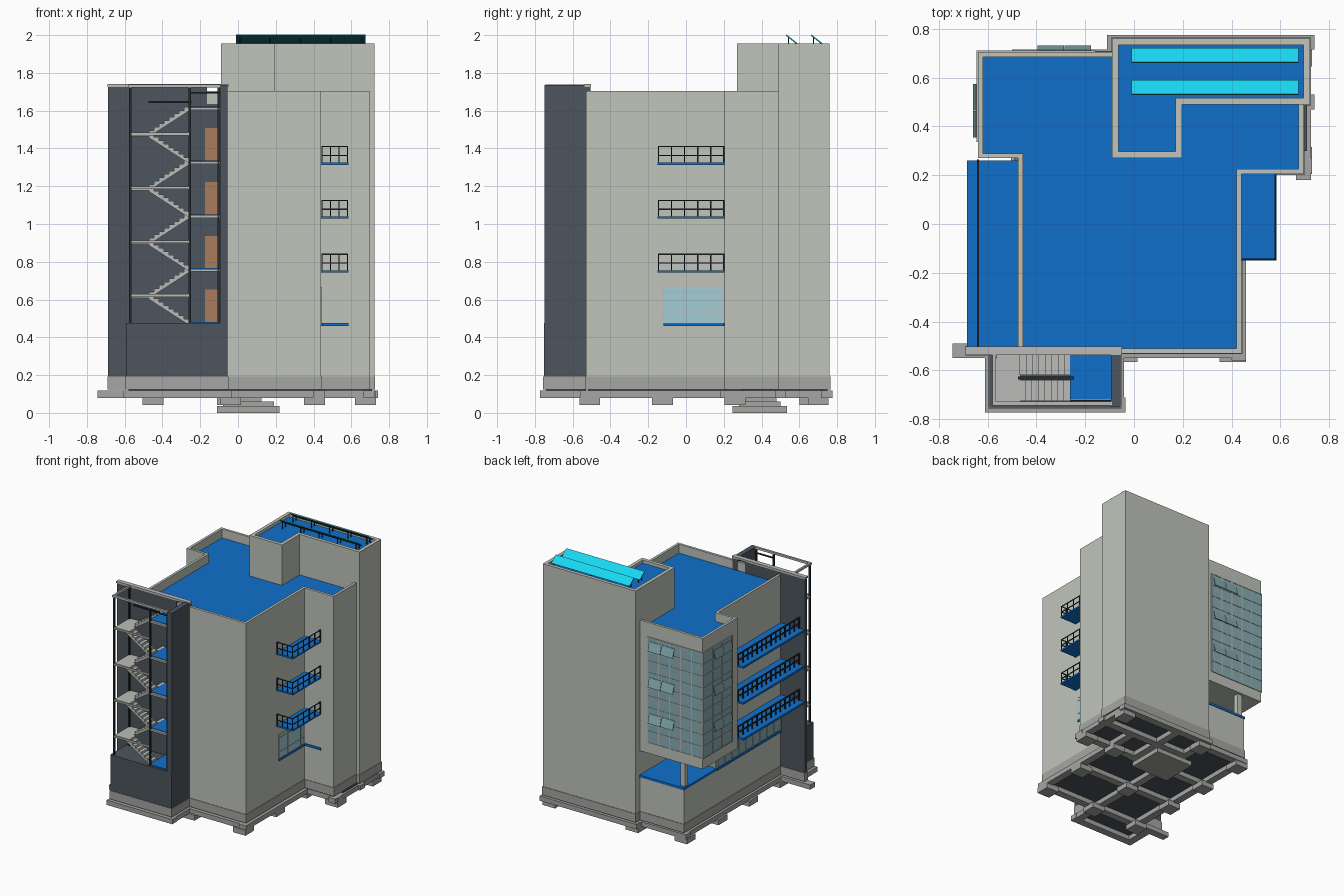
import bpy, bmesh
from mathutils import Vector

if "Cube" in bpy.data.objects:
    bpy.data.objects.remove(bpy.data.objects["Cube"])


def mat(name, r, g, b):
    m = bpy.data.materials.new(name)
    m.diffuse_color = (r, g, b, 1)
    m.use_nodes = True
    m.node_tree.nodes["Principled BSDF"].inputs["Base Color"].default_value = m.diffuse_color
    return m


WALL = mat("wall", .53, .56, .50)
DARK = mat("dark_cladding", .075, .09, .11)
BLUE = mat("blue_floor", .005, .16, .60)
GLASS = mat("glass", .25, .42, .45)
PALE = mat("pale_glass", .36, .62, .66)
METAL = mat("metal", .02, .025, .03)
PLINTH = mat("plinth", .38, .38, .37)
LIGHT = mat("light_concrete", .50, .50, .48)
WOOD = mat("door_wood", .40, .20, .11)
CYAN = mat("panel_cyan", .01, .68, .88)
TEAL = mat("panel_back", .01, .12, .15)


def finish(name, bm, m):
    bmesh.ops.recalc_face_normals(bm, faces=bm.faces)
    me = bpy.data.meshes.new(name)
    bm.to_mesh(me)
    bm.free()
    if m:
        me.materials.append(m)
    ob = bpy.data.objects.new(name, me)
    bpy.context.collection.objects.link(ob)
    return ob


def boxes(name, items, m=None):
    """One object from boxes given as x0, x1, y0, y1, z0, z1."""
    bm = bmesh.new()
    for x0, x1, y0, y1, z0, z1 in items:
        vs = bmesh.ops.create_cube(bm, size=1)["verts"]
        for v in vs:
            v.co = Vector((x1 if v.co.x > 0 else x0, y1 if v.co.y > 0 else y0, z1 if v.co.z > 0 else z0))
    return finish(name, bm, m)


def extrude(name, pts, axis, a, b, m=None):
    """Extrude a 2D profile along axis 0, 1 or 2 from a to b."""
    bm = bmesh.new()

    def co(p, h):
        c = list(p)
        c.insert(axis, h)
        return c
    f = bm.faces.new([bm.verts.new(co(p, a)) for p in pts])
    ex = bmesh.ops.extrude_face_region(bm, geom=[f])["geom"]
    d = Vector(co((0, 0), b - a))
    bmesh.ops.translate(bm, vec=d, verts=[v for v in ex if isinstance(v, bmesh.types.BMVert)])
    return finish(name, bm, m)


def inset(pts, t):
    """Offset a counter-clockwise right-angled outline inwards."""
    out = []
    for i, p in enumerate(pts):
        p = Vector(p)
        d1 = (p - Vector(pts[i - 1])).normalized()
        d2 = (Vector(pts[(i + 1) % len(pts)]) - p).normalized()
        out.append(p + t * Vector((-d1.y - d2.y, d1.x + d2.x)))
    return out


def parapet(name, pts, t, z0, z1, m):
    bm = bmesh.new()
    rings = [[bm.verts.new((p[0], p[1], z)) for p in loop]
             for loop, z in ((pts, z0), (pts, z1), (inset(pts, t), z1), (inset(pts, t), z0))]
    n = len(pts)
    for k in range(4):
        a, b = rings[k], rings[(k + 1) % 4]
        for i in range(n):
            bm.faces.new((a[i], a[(i + 1) % n], b[(i + 1) % n], b[i]))
    return finish(name, bm, m)


def rail(p0, p1, z, h, n, r=.003):
    """Handrail, lower bar and n+1 posts between two plan points on one axis."""
    (x0, y0), (x1, y1) = p0, p1
    out = [(min(x0, x1) - r, max(x0, x1) + r, min(y0, y1) - r, max(y0, y1) + r, z + k * h - r, z + k * h + r)
           for k in (.45, 1)]
    for i in range(n + 1):
        x, y = x0 + (x1 - x0) * i / n, y0 + (y1 - y0) * i / n
        out.append((x - r, x + r, y - r, y + r, z, z + h))
    return out


# Main block, overhanging corner wing and tower
upper = [(-.475, -.53), (.44, -.53), (.44, .205), (.695, .205), (.695, .6), (-.05, .6),
         (-.05, .705), (-.64, .705), (-.64, .27), (-.475, .27)]
lower = upper[:5] + [(-.05, .6), (-.05, .3), (-.475, .3)]
tower = [(-.09, .27), (.197, .27), (.197, .49), (.722, .49), (.722, .76), (-.09, .76)]
extrude("main_block_upper", upper, 2, .67, 1.62, WALL)
extrude("main_block_lower", lower, 2, .19, .67, WALL)
extrude("main_roof", inset(upper, .01), 2, 1.61, 1.635, BLUE)
parapet("main_parapet", upper, .02, 1.61, 1.705, WALL)
extrude("tower_block", tower, 2, .19, 1.92, WALL)
extrude("tower_roof", inset(tower, .01), 2, 1.91, 1.93, BLUE)
parapet("tower_parapet", tower, .027, 1.91, 1.955, WALL)

# Ground terrace below the wing
boxes("terrace_base", [(-.475, -.09, .29, .705, .19, .462)], WALL)
boxes("terrace_floor", [(-.48, -.09, .29, .71, .462, .48), (-.485, -.47, -.505, .3, .462, .48)], BLUE)
boxes("terrace_column", [(-.47, -.43, .645, .685, .48, .67)], WALL)
boxes("terrace_glazing", [(-.47, -.2, .3, .304, .48, .66), (-.479, -.475, -.5, .29, .49, .66)], GLASS)
boxes("terrace_door", [(-.19, -.11, .3, .305, .48, .65)], WOOD)
boxes("terrace_mullions", [(-.483, -.475, y - .004, y + .004, .48, .665) for y in [-.5 + .0875 * i for i in range(10)]]
      + [(x - .004, x + .004, .3, .308, .48, .665) for x in (-.47, -.38, -.29, -.2)]
      + [(-.483, -.475, -.5, .29, .6, .606), (-.47, -.2, .3, .308, .6, .606)], LIGHT)

# Curtain wall wrapping the wing corner
g0, g1 = .755, 1.59
boxes("curtain_glass", [(-.643, -.16, .705, .708, g0, g1), (-.643, -.64, .34, .708, g0, g1)], GLASS)
bars = []
for i in range(10):
    z = g0 + (g1 - g0) * i / 9
    bars += [(-.646, -.16, .705, .711, z - .003, z + .003), (-.646, -.64, .34, .711, z - .003, z + .003)]
for i in range(6):
    x = -.643 + .483 * i / 5
    bars.append((x - .003, x + .003, .705, .711, g0, g1))
for i in range(4):
    y = .34 + .367 * i / 3
    bars.append((-.646, -.64, y - .003, y + .003, g0, g1))
boxes("curtain_mullions", bars, LIGHT)

# Tilted open vents
for z in (.92, 1.205, 1.49):
    for k in (0, 1):
        a = -.395 + k * .111
        extrude("north_vent", [(.709, z + .07), (.727, z), (.731, z), (.713, z + .07)], 0, a, a + .108, GLASS)
        b = .355 + k * .111
        extrude("west_vent", [(-.644, z + .07), (-.656, z), (-.66, z), (-.648, z + .07)], 1, b, b + .108, GLASS)

# Balconies on both sides
for z in (.755, 1.04, 1.325):
    boxes("east_balcony_floor", [(.435, .585, -.15, .205, z - .012, z)], BLUE)
    boxes("east_balcony_rail", rail((.445, -.145), (.58, -.145), z, .085, 3)
          + rail((.58, -.145), (.58, .2), z, .085, 5), METAL)
    boxes("west_balcony_floor", [(-.685, -.47, -.505, .26, z - .016, z)], BLUE)
    boxes("west_balcony_rail", rail((-.64, -.5), (-.64, .26), z, .085, 13, .0045), METAL)

# East ground window with sill strip
boxes("east_window", [(.44, .443, -.12, .195, .475, .665)], PALE)
boxes("east_window_bars", [(.44, .446, y - .002, y + .002, .475, .665) for y in (-.12, -.01, .105, .15, .195)]
      + [(.44, .446, -.12, .195, z - .002, z + .002) for z in (.53, .64, .665)], LIGHT)
boxes("east_sill", [(.43, .448, -.12, .205, .46, .477), (.44, .585, .197, .206, .46, .477)], BLUE)

# Stair enclosure: back wall with roof doorway, side wall, base
boxes("stair_back_wall", [(-.687, -.165, -.535, -.505, .19, 1.725), (-.165, -.1, -.535, -.505, .19, 1.635),
                          (-.1, -.055, -.535, -.505, .19, 1.725)], DARK)
boxes("stair_wall_cap", [(-.69, -.05, -.538, -.502, 1.725, 1.74)], LIGHT)
boxes("stair_side_wall", [(-.095, -.055, -.75, -.53, .19, 1.735)], DARK)
boxes("stair_base", [(-.592, -.055, -.752, -.53, .19, .475)], DARK)
boxes("stair_posts", [(x - .006, x + .006, y - .006, y + .006, .475, 1.725)
                      for x, y in ((-.57, -.735), (-.255, -.735), (-.57, -.545), (-.103, -.735))], METAL)
boxes("stair_top_frame", [(-.58, -.09, -.745, -.728, 1.722, 1.738), (-.58, -.565, -.745, -.53, 1.722, 1.738)], LIGHT)

# Stair flights, landings and doors for each storey
N = 8
for i in range(4):
    f = .48 + .285 * i
    mid = f + .1425
    for sx, z, lane in ((1, f, -.725), (-1, mid, -.62)):
        xs = -.26 if sx > 0 else -.47
        run, rise = -sx * .21 / N, .1425 / N
        prof = [(xs, z - .015)]
        for s in range(N):
            prof += [(xs + run * s, z + rise * (s + 1)), (xs + run * (s + 1), z + rise * (s + 1))]
        prof.append((xs + run * N, z + .1425 - .022))
        extrude("stair_flight", prof, 1, lane, lane + .085, LIGHT)
    boxes("mid_landing", [(-.575, -.465, -.73, -.535, mid - .014, mid),
                          (-.565, -.26, -.742, -.73, mid - .008, mid + .006)], LIGHT)
    boxes("floor_landing", [(-.262, -.09, -.738, -.53, f + .268, f + .282)], LIGHT)
    boxes("landing_finish", [(-.262, -.095, -.72, -.535, f + .282, f + .286)], BLUE)
    boxes("stair_door", [(-.175, -.1, -.54, -.535, f, f + .172)], WOOD)
boxes("entry_floor", [(-.262, -.095, -.735, -.535, .475, .481)], BLUE)
boxes("roof_stair_rail", [(-.475, -.245, -.637, -.625, 1.64, 1.65), (-.262, -.095, -.73, -.722, 1.69, 1.70)], METAL)

# Solar panels on the tower
for y in (.53, .662):
    extrude("solar_panel", [(y, 2.0), (y + .057, 1.955), (y + .06, 1.957), (y + .003, 2.003)], 0, -.01, .675, CYAN)
    extrude("solar_back", [(y - .002, 1.998), (y + .054, 1.953), (y + .057, 1.955), (y, 2.0)], 0, -.01, .675, TEAL)
    boxes("solar_legs", [(x - .003, x + .003, y + .01, y + .016, 1.925, 1.988) for x in (.01, .17, .33, .49, .655)]
          + [(x - .003, x + .003, y + .048, y + .054, 1.925, 1.96) for x in (.01, .17, .33, .49, .655)], METAL)

# Plinth around every wall line
for name, pts in (("main_plinth", lower), ("tower_plinth", tower)):
    extrude(name, inset(pts, -.004), 2, .125, .192, PLINTH)
boxes("terrace_plinth", [(-.479, -.085, .29, .709, .125, .192)], PLINTH)
boxes("stair_plinth", [(-.596, -.051, -.756, -.53, .125, .192), (-.69, -.05, -.539, -.5, .125, .192)], PLINTH)
boxes("underside_slab", [(-.47, .43, -.52, .6, .117, .127), (-.58, -.06, -.74, -.53, .117, .127),
                         (-.08, .71, .3, .75, .117, .127), (.43, .69, .21, .5, .117, .127)], DARK)

# Foundation beams: lattice of strips
runs_y = [(-.58, -.77, -.5), (-.07, -.77, .775), (-.46, -.55, .715), (.195, .2, .76), (.43, -.56, .5), (.695, .18, .775)]
runs_x = [(-.742, -.61, -.035), (-.52, -.745, .46), (-.125, -.49, .46), (.24, -.49, .73), (.5, -.1, .74),
          (.685, -.5, -.05), (.745, -.11, .74)]
boxes("foundation_beams", [(x - .03, x + .03, a, b, .08, .118) for x, a, b in runs_y]
      + [(a, b, y - .03, y + .03, .08, .1175) for y, a, b in runs_x], PLINTH)

# Pad footings and the deep raft under the tower
pads = [(x, y) for x in (-.45, -.04, .405) for y in (-.51, -.125, .26)]
pads += [(-.45, .655), (-.055, .7), (.675, .26), (.675, .7)]
boxes("pad_footings", [(x - .055, x + .055, y - .055, y + .055, .042, .085) for x, y in pads], PLINTH)
boxes("tower_raft", [(-.11, .22, .245, .535, .0, .036), (-.02, .125, .3, .48, .03, .12),
                     (-.08, .19, .28, .5, .03, .06)], PLINTH)
